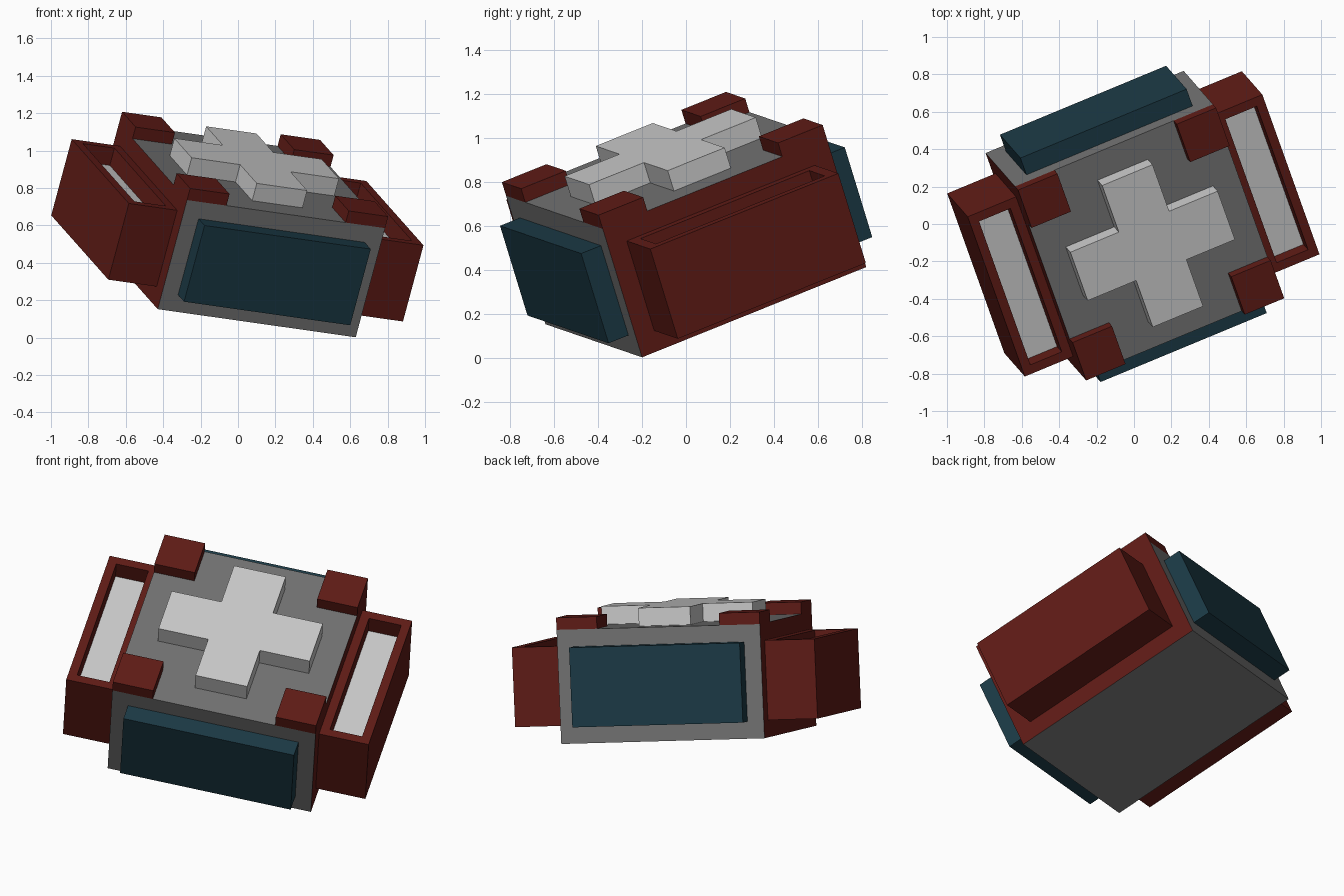
import bpy, bmesh
from mathutils import Vector, Matrix

if "Cube" in bpy.data.objects:
    bpy.data.objects.remove(bpy.data.objects["Cube"])

# Tilted resting pose: local axes of the crate expressed in world space
U = Vector((0.916, 0.380, -0.130)).normalized()
W = Vector((0.251, -0.283, 0.926))
W = (W - U * W.dot(U)).normalized()
V = W.cross(U)
POSE = Matrix((U, V, W)).transposed().to_4x4()
POSE.translation = (-0.082, 0.09, 0.282)


def material(name, rgb):
    m = bpy.data.materials.new(name)
    m.diffuse_color = (*rgb, 1)
    m.use_nodes = True
    m.node_tree.nodes["Principled BSDF"].inputs["Base Color"].default_value = m.diffuse_color
    return m


GREY = material("mid_grey", (0.17, 0.17, 0.17))
LIGHT = material("light_grey", (0.53, 0.53, 0.53))
RED = material("dark_red", (0.115, 0.011, 0.008))
TEAL = material("dark_teal", (0.011, 0.042, 0.060))


def box(bm, lo, hi):
    size = [b - a for a, b in zip(lo, hi)]
    mid = [(a + b) / 2 for a, b in zip(lo, hi)]
    bmesh.ops.create_cube(bm, size=1, matrix=Matrix.Translation(mid) @ Matrix.Diagonal((*size, 1)))


def finish(name, bm, *mats):
    bmesh.ops.recalc_face_normals(bm, faces=bm.faces)
    me = bpy.data.meshes.new(name)
    bm.transform(POSE)
    bm.to_mesh(me)
    bm.free()
    for m in mats:
        me.materials.append(m)
    ob = bpy.data.objects.new(name, me)
    bpy.context.collection.objects.link(ob)
    return ob


R, H = 0.578, 0.63          # half width and height of the body
A, Z0, Z1 = 0.485, 0.095, 0.535   # half length and height range of the panels

# Body, with its left and right faces red
bm = bmesh.new()
box(bm, (-R, -R, 0), (R, R, H))
bm.normal_update()
for f in bm.faces:
    f.material_index = int(abs(f.normal.x) > 0.5)
finish("body", bm, GREY, RED)

for s, side, end in ((-1, "left", "front"), (1, "right", "back")):
    # Side handle with a recessed light slot on top
    bm = bmesh.new()
    xs = sorted((s * R, s * 0.86))
    box(bm, (xs[0], -A, Z0), (xs[1], A, Z1))
    bm.normal_update()
    top = max(bm.faces, key=lambda f: f.calc_center_median().z)
    bmesh.ops.inset_region(bm, faces=[top], thickness=0.07)
    top = bmesh.ops.extrude_discrete_faces(bm, faces=[top])["faces"][0]
    bmesh.ops.translate(bm, verts=top.verts, vec=(0, 0, -0.1))
    top.material_index = 1
    finish(side + "_handle", bm, RED, LIGHT)

    # End panel
    bm = bmesh.new()
    ys = sorted((s * R, s * 0.68))
    box(bm, (-A, ys[0], Z0), (A, ys[1], Z1))
    finish(end + "_panel", bm, TEAL)

    # Corner blocks on the lid
    for t, place in ((-1, "front"), (1, "back")):
        bm = bmesh.new()
        x, y = sorted((s * R, s * (R - 0.23))), sorted((t * R, t * (R - 0.23)))
        box(bm, (x[0], y[0], H), (x[1], y[1], 0.697))
        finish(f"{place}_{side}_corner_block", bm, RED)

# Raised cross on the lid
a, b = 0.147, 0.43
arm = [(b, -a), (b, a), (a, a)]
bm = bmesh.new()
outline = []
for k in range(4):
    for x, y in arm:
        for _ in range(k):
            x, y = -y, x
        outline.append(bm.verts.new((x, y, H)))
base = bm.faces.new(outline)
ext = bmesh.ops.extrude_face_region(bm, geom=[base], use_keep_orig=True)
bmesh.ops.translate(bm, verts=[v for v in ext["geom"] if isinstance(v, bmesh.types.BMVert)], vec=(0, 0, 0.1))
finish("lid_cross", bm, LIGHT)
